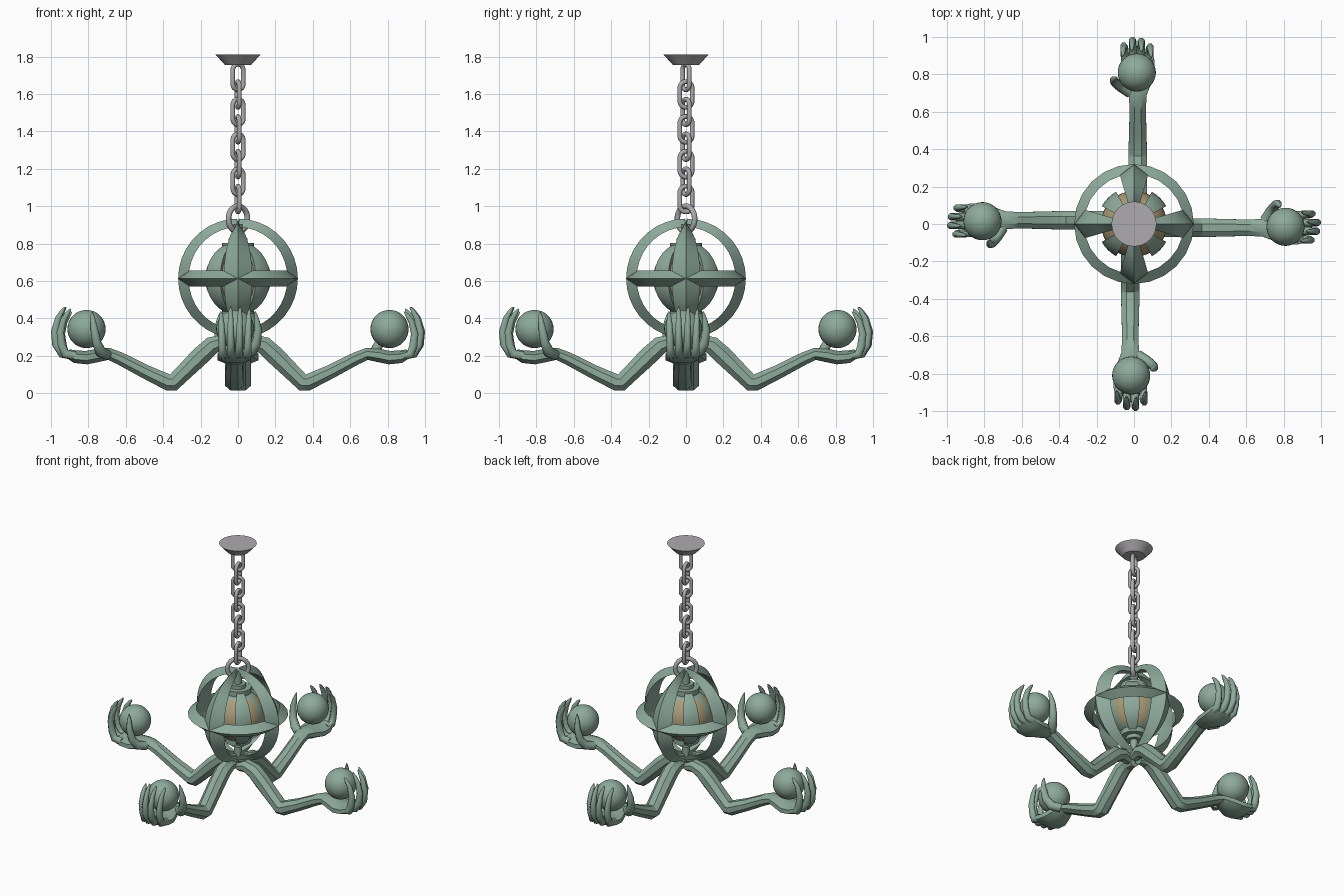
import bpy, bmesh, math
from math import sin, cos, pi, radians
from mathutils import Vector, Matrix

if "Cube" in bpy.data.objects:
    bpy.data.objects.remove(bpy.data.objects["Cube"])


def material(name, rgb):
    m = bpy.data.materials.new(name)
    m.diffuse_color = (*rgb, 1)
    m.use_nodes = True
    m.node_tree.nodes["Principled BSDF"].inputs["Base Color"].default_value = m.diffuse_color
    return m


GREEN = material("verdigris_green", (0.27, 0.40, 0.33))
GREY = material("steel_grey", (0.42, 0.41, 0.42))
TAN = material("amber_tan", (0.42, 0.33, 0.18))
CZ = 0.613  # height of the globe centre


def finish(bm, name, mat, smooth=30):
    bmesh.ops.recalc_face_normals(bm, faces=bm.faces)
    me = bpy.data.meshes.new(name)
    bm.to_mesh(me)
    bm.free()
    ob = bpy.data.objects.new(name, me)
    bpy.context.collection.objects.link(ob)
    me.materials.append(mat)
    if smooth:
        bpy.ops.object.select_all(action='DESELECT')
        ob.select_set(True)
        bpy.context.view_layer.objects.active = ob
        bpy.ops.object.shade_smooth_by_angle(angle=radians(smooth))
    return ob


def loft(bm, rings, closed=False):
    """Skin equal-sized rings of points; cap the ends unless closed."""
    vs = [[bm.verts.new(p) for p in r] for r in rings]
    n = len(vs[0])
    for i in range(len(vs) if closed else len(vs) - 1):
        a, b = vs[i], vs[(i + 1) % len(vs)]
        for j in range(n):
            k = (j + 1) % n
            bm.faces.new((a[j], a[k], b[k], b[j]))
    if not closed:
        bm.faces.new(vs[0][::-1])
        bm.faces.new(vs[-1])


def limb(bm, path, sides=8):
    """Tube along (x, y, z, half width, half thickness) points."""
    pts = [Vector(p[:3]) for p in path]
    rings = []
    for i, p in enumerate(path):
        t = Vector()
        if i:
            t += (pts[i] - pts[i - 1]).normalized()
        if i < len(pts) - 1:
            t += (pts[i + 1] - pts[i]).normalized()
        t.normalize()
        side = Vector((0, 1, 0))
        side = (side - t * side.dot(t)).normalized()
        up = t.cross(side)
        k = 1 / cos(pi / sides)
        angs = [2 * pi * (j + 0.5) / sides for j in range(sides)]
        rings.append([pts[i] + side * cos(a) * p[3] * k + up * sin(a) * p[4] * k for a in angs])
    loft(bm, rings)


def sph(r, az, lat):
    return Vector((r * cos(lat) * cos(az), r * cos(lat) * sin(az), CZ + r * sin(lat)))


def cone(name, r1, r2, z1, z2, mat, seg=32):
    bm = bmesh.new()
    bmesh.ops.create_cone(bm, cap_ends=True, segments=seg, radius1=r1, radius2=r2,
                          depth=z2 - z1, matrix=Matrix.Translation((0, 0, (z1 + z2) / 2)))
    return finish(bm, name, mat)


def link(name, major, minor, stretch, z, az):
    """Oval chain link standing upright, its normal at azimuth az."""
    bm = bmesh.new()
    rings = []
    for i in range(20):
        a = 2 * pi * (i + 0.5) / 20
        rings.append([Vector(((major + minor * cos(b)) * cos(a), minor * sin(b),
                              (major + minor * cos(b)) * sin(a) + math.copysign(stretch, sin(a))))
                      for b in [2 * pi * j / 10 for j in range(10)]])
    loft(bm, rings, True)
    bm.transform(Matrix.Translation((0, 0, z)) @ Matrix.Rotation(radians(az + 90), 4, 'Z'))
    finish(bm, name, GREY, 60)


# Ceiling cap, chain and hanging ring
cone("ceiling_cap", 0.07, 0.12, 1.755, 1.81, GREY)
for i in range(8):
    link(f"chain_link_{i}", 0.034, 0.0125, 0.035, 1.69 - 0.0932 * i, 12 if i % 2 else -57)
link("hanging_ring", 0.069, 0.015, 0, 0.932, -48)

# Cage: four ridged ribs and the horizontal ridged hoop
for q in range(4):
    bm = bmesh.new()
    az, w = q * pi / 2, radians(16)
    rings = []
    for i in range(19):
        lat = radians(-89 + 178 * i / 18)
        rings.append([sph(0.275, az - w, lat), sph(0.32, az, lat), sph(0.275, az + w, lat)])
    loft(bm, rings)
    finish(bm, f"cage_rib_{q}", GREEN, 25)
bm = bmesh.new()
loft(bm, [[Vector((r * cos(a), r * sin(a), CZ + z)) for r, z in
           ((0.267, -0.043), (0.32, 0), (0.267, 0.043))]
          for a in [2 * pi * i / 24 for i in range(24)]], True)
finish(bm, "cage_hoop", GREEN, 10)

# Lantern core: tan globe with green ends, green curved panels on the diagonals
bm = bmesh.new()
bmesh.ops.create_uvsphere(bm, u_segments=48, v_segments=24, radius=0.176,
                          matrix=Matrix.Translation((0, 0, CZ)))
core = finish(bm, "lantern_core", TAN, 40)
core.data.materials.append(GREEN)
for f in core.data.polygons:
    c = f.center - Vector((0, 0, CZ))
    axis_angle = math.degrees(math.atan2(c.y, c.x)) % 90
    if abs(c.z) > 0.146 or min(axis_angle, 90 - axis_angle) < 8:
        f.material_index = 1
for q in range(4):
    bm = bmesh.new()
    az = pi / 4 + q * pi / 2
    spread = [radians(-16 + 8 * j) for j in range(5)]
    rings = []
    for i in range(13):
        lat = radians(-64 + 128 * i / 12)
        rings.append([sph(0.197, az + d, lat) for d in spread]
                     + [sph(0.17, az + d, lat) for d in spread[::-1]])
    loft(bm, rings)
    finish(bm, f"lantern_panel_{q}", GREEN, 35)
for s, tag in ((1, "top"), (-1, "bottom")):
    for j, (r, a, b) in enumerate(((0.085, 0.155, 0.19), (0.05, 0.19, 0.215), (0.025, 0.215, 0.29))):
        cone(f"{tag}_collar_{j}", r, r, *sorted((CZ + s * a, CZ + s * b)), GREEN, 20)

# Arms ending in hands that hold balls, modelled along +x and turned four times
ARM = [(0.02, 0.255, 0.03, 0.025), (0.08, 0.275, 0.045, 0.04), (0.14, 0.255, 0.05, 0.048),
       (0.2, 0.2, 0.05, 0.05), (0.345, 0.058, 0.05, 0.046), (0.375, 0.058, 0.05, 0.044),
       (0.50, 0.117, 0.046, 0.037), (0.63, 0.185, 0.044, 0.034), (0.69, 0.21, 0.048, 0.032),
       (0.75, 0.202, 0.07, 0.036), (0.81, 0.19, 0.088, 0.036), (0.87, 0.195, 0.09, 0.034),
       (0.91, 0.212, 0.08, 0.024)]
FINGER = [(0.87, 0.2, 0.024), (0.94, 0.212, 0.024), (0.972, 0.26, 0.022), (0.98, 0.33, 0.02),
          (0.962, 0.4, 0.016), (0.94, 0.438, 0.011), (0.925, 0.46, 0.004)]
THUMB = [(0.70, 0.02, 0.205, 0.026), (0.735, 0.07, 0.222, 0.028), (0.755, 0.1, 0.27, 0.024),
         (0.768, 0.108, 0.34, 0.02), (0.776, 0.1, 0.395, 0.013), (0.782, 0.092, 0.435, 0.004)]
for q in range(4):
    turn = Matrix.Rotation(q * pi / 2, 4, 'Z')
    bm = bmesh.new()
    limb(bm, [(x, -0.02, z, w, h) for x, z, w, h in ARM])
    bm.transform(turn)
    finish(bm, f"arm_{q}", GREEN, 35)

    bm = bmesh.new()
    for base, tip, back, drop in ((0.048, 0.062, 0.03, 0.01), (0.005, 0.012, 0, 0),
                                  (-0.038, -0.04, 0.005, 0.0), (-0.08, -0.093, 0.035, 0.025)):
        n = len(FINGER) - 1
        limb(bm, [(x - back * min(1, i / 2), base + (tip - base) * i / n, z - drop * i / n, r * 0.9, r)
                  for i, (x, z, r) in enumerate(FINGER)])
    limb(bm, [(x, y, z, r, r) for x, y, z, r in THUMB])
    bm.transform(turn)
    finish(bm, f"fingers_{q}", GREEN, 50)

    bm = bmesh.new()
    bmesh.ops.create_uvsphere(bm, u_segments=32, v_segments=16, radius=0.102,
                              matrix=turn @ Matrix.Translation((0.81, -0.015, 0.343)))
    finish(bm, f"held_ball_{q}", GREEN, 40)
